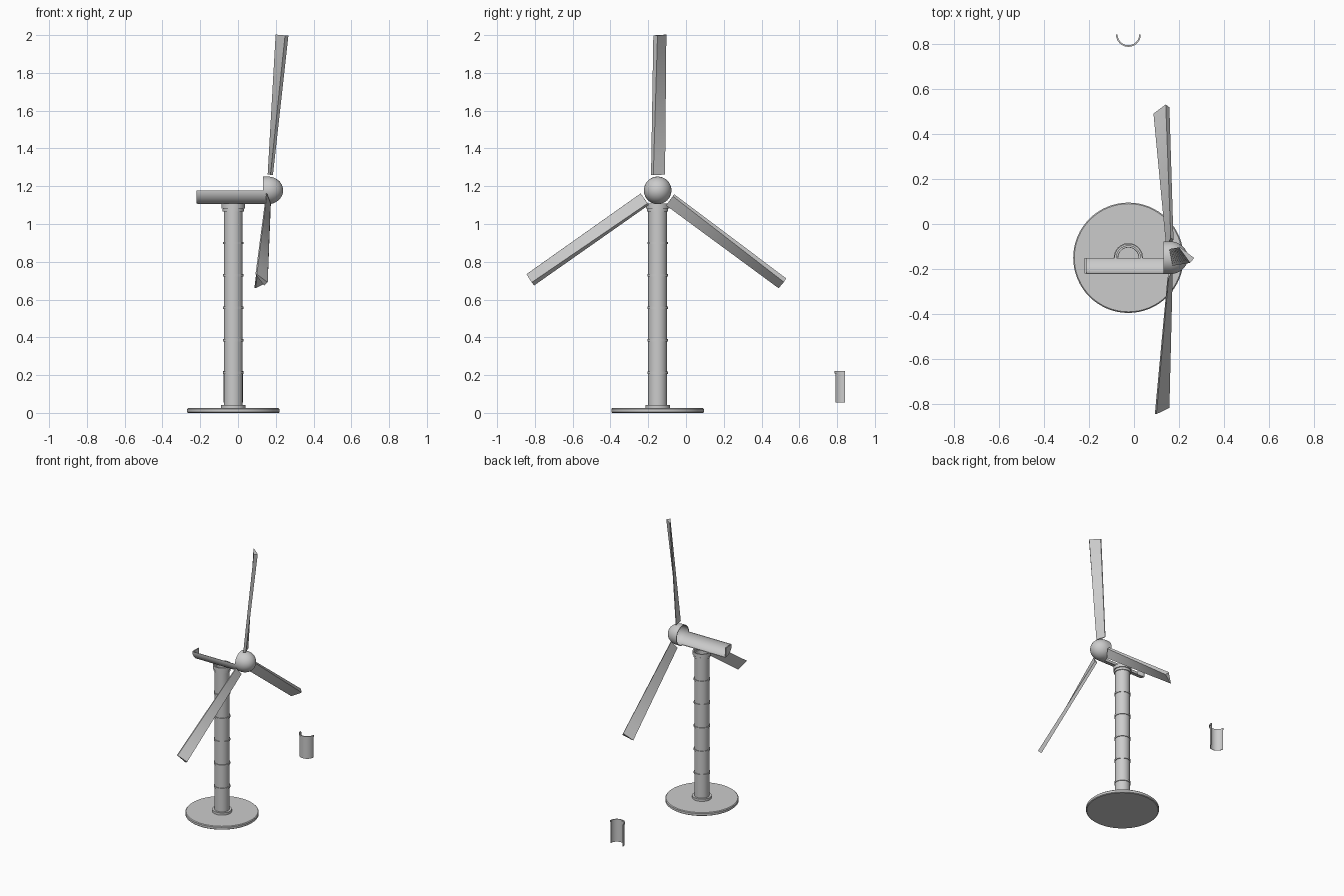
import bpy, bmesh, math
from mathutils import Matrix, Vector

if "Cube" in bpy.data.objects:
    bpy.data.objects.remove(bpy.data.objects["Cube"])

CX, CY = -0.025, -0.15          # tower axis
HUB_Z = 1.178                   # rotor centre height


def finish(name, bm, smooth=True):
    bmesh.ops.remove_doubles(bm, verts=bm.verts, dist=1e-5)
    bmesh.ops.recalc_face_normals(bm, faces=bm.faces)
    mesh = bpy.data.meshes.new(name)
    bm.to_mesh(mesh)
    bm.free()
    ob = bpy.data.objects.new(name, mesh)
    bpy.context.collection.objects.link(ob)
    if smooth:
        bpy.ops.object.select_all(action='DESELECT')
        ob.select_set(True)
        bpy.context.view_layer.objects.active = ob
        bpy.ops.object.shade_smooth_by_angle(angle=math.radians(30))
    return ob


def lathe(name, profile, matrix, start=0.0, sweep=360.0, steps=48, closed=True, cap=False):
    """Spin an (r, h) profile about local z; partial sweeps of a closed profile get end faces."""
    bm = bmesh.new()
    full = sweep >= 360
    rows = []
    for i in range(steps if full else steps + 1):
        a = math.radians(start + sweep * i / steps)
        rows.append([bm.verts.new((r * math.cos(a), r * math.sin(a), h)) for r, h in profile])
    n = len(profile)
    for i in range(steps):
        p, q = rows[i], rows[(i + 1) % len(rows)]
        for j in range(n if closed else n - 1):
            k = (j + 1) % n
            bm.faces.new((p[j], p[k], q[k], q[j]))
    if cap and not full:
        bm.faces.new(rows[0])
        bm.faces.new(rows[-1])
    bmesh.ops.dissolve_degenerate(bm, dist=1e-6, edges=bm.edges)
    bm.transform(matrix)
    return finish(name, bm)


def tube(r_out, r_in, z0, z1):
    return [(r_out, z0), (r_out, z1), (r_in, z1), (r_in, z0)]


tower_at = Matrix.Translation((CX, CY, 0))

# Base disc with bevelled rim, and foot collar
lathe("base_disc", [(0, 0), (0.24, 0), (0.245, 0.004), (0.245, 0.02), (0.24, 0.025), (0, 0.025)],
      tower_at, steps=64, closed=False)
lathe("foot_collar", tube(0.065, 0.045, 0.02, 0.042), tower_at)

# Hollow tower, joint rings and top collar
lathe("tower_tube", tube(0.05, 0.046, 0.025, 1.09), tower_at)
for i in range(5):
    z = 0.212 + 0.172 * i
    lathe(f"tower_ring_{i + 1}", tube(0.055, 0.048, z - 0.006, z + 0.006), tower_at)
lathe("neck_ring", tube(0.056, 0.048, 1.065, 1.08), tower_at)
lathe("top_collar", tube(0.062, 0.053, 1.083, 1.108), tower_at)
lathe("top_collar_seat", tube(0.055, 0.046, 1.078, 1.09), tower_at)

# Loose half-shell tower segment behind the tower
loose_at = Matrix.Translation((CX, 0.842, 0))
lathe("loose_segment", tube(0.051, 0.048, 0.055, 0.215), loose_at, 180, 180, 24, cap=True)
lathe("loose_segment_ring", tube(0.055, 0.049, 0.209, 0.221), loose_at, 180, 180, 24, cap=True)

# Local z -> world x, local x -> world y, local y -> world z
along_x = Matrix(((0, 0, 1, 0), (1, 0, 0, CY), (0, 1, 0, HUB_Z), (0, 0, 0, 1)))

# Nacelle: lower front quarter shell with closed tail end
lathe("nacelle_shell",
      [(0, -0.22), (0.068, -0.22), (0.073, -0.212), (0.073, 0.132),
       (0.069, 0.132), (0.069, -0.212), (0, -0.212)],
      along_x, 180, 90, 16, cap=True)

# Hub: hollow rounded nose
outer, inner = [], []
for i in range(13):
    a = math.radians(90 * i / 12)
    outer.append((0.073 * math.cos(a), 0.158 + 0.081 * math.sin(a)))
    inner.append((0.069 * math.cos(a), 0.158 + 0.077 * math.sin(a)))
lathe("hub_nose", [(0.073, 0.132)] + outer + inner[::-1] + [(0.069, 0.132)],
      along_x, steps=40)

# Blades: twisted wedge sections (c = sideways, a = along rotor axis)
ROOT = [(-0.039, -0.012), (0.035, 0.003), (0.023, 0.016), (-0.039, -0.007)]
TIP = [(-0.046, -0.032), (0.023, 0.018), (0.001, 0.036), (-0.046, -0.025)]


def blade(name, spin):
    bm = bmesh.new()
    turn = Matrix.Rotation(math.radians(spin), 4, 'X')
    tilt = Matrix.Rotation(math.radians(4.8), 4, 'Y')
    move = Matrix.Translation((0.162, CY, HUB_Z))
    rows = []
    for i in range(9):
        t = i / 8
        row = []
        for (c0, a0), (c1, a1) in zip(ROOT, TIP):
            p = Vector((a0 + (a1 - a0) * t, -(c0 + (c1 - c0) * t), 0.083 + 0.742 * t))
            row.append(bm.verts.new(move @ tilt @ turn @ p))
        rows.append(row)
    for p, q in zip(rows, rows[1:]):
        for j in range(4):
            k = (j + 1) % 4
            bm.faces.new((p[j], p[k], q[k], q[j]))
    bm.faces.new(rows[0])
    bm.faces.new(rows[-1])
    finish(name, bm)


for label, spin in (("top", 0), ("left", 126), ("right", -126)):
    blade(f"blade_{label}", spin)
